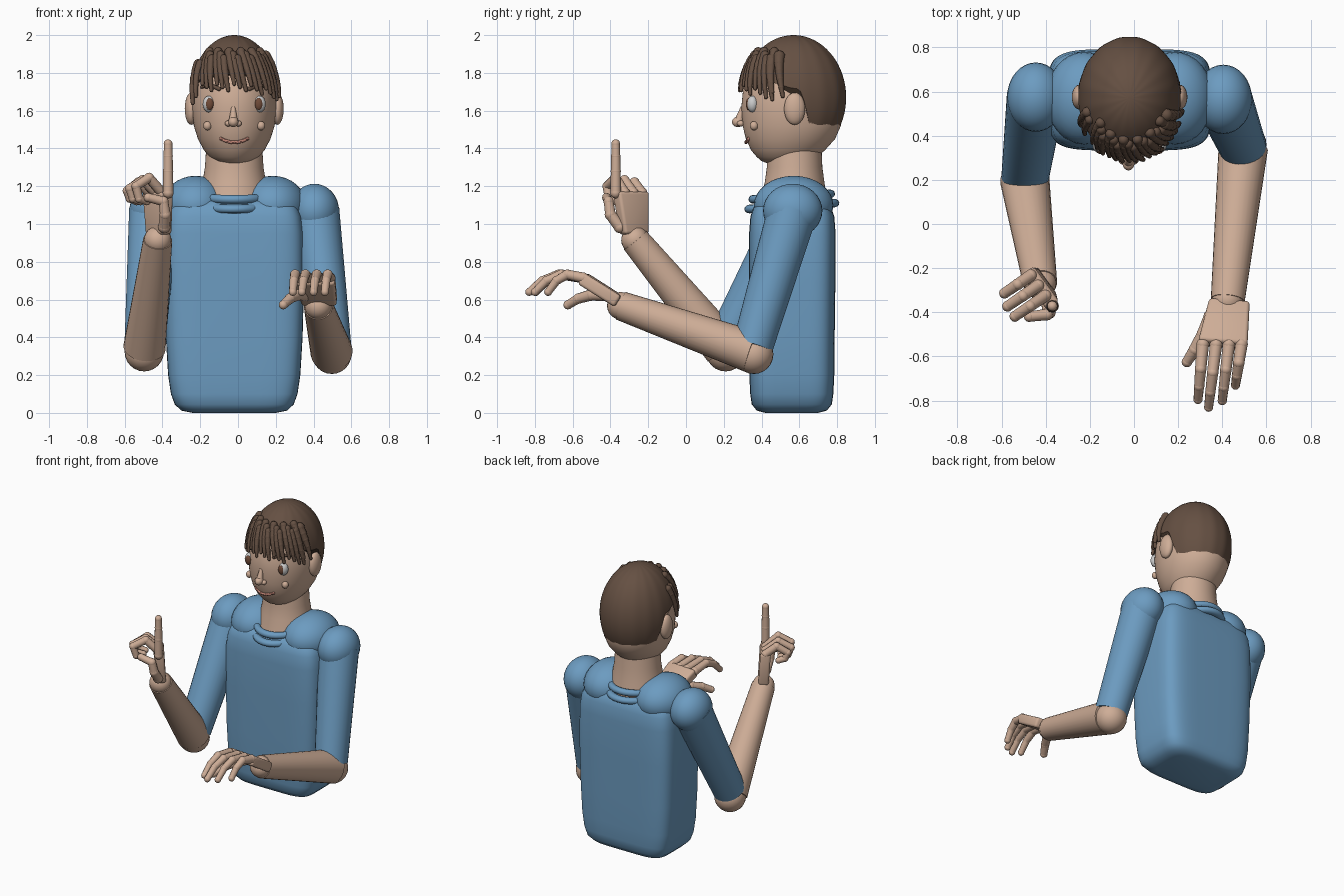
import bpy, bmesh, math
from mathutils import Vector, Matrix

if "Cube" in bpy.data.objects:
    bpy.data.objects.remove(bpy.data.objects["Cube"])

CX = -0.02  # body centre line


def material(name, r, g, b):
    m = bpy.data.materials.new(name)
    m.diffuse_color = (r, g, b, 1)
    m.use_nodes = True
    m.node_tree.nodes["Principled BSDF"].inputs["Base Color"].default_value = m.diffuse_color
    return m


BLUE = material("shirt_blue", 0.15, 0.33, 0.53)
SKIN = material("skin", 0.62, 0.42, 0.31)
HAIR = material("hair_brown", 0.13, 0.08, 0.055)
WHITE = material("eye_white", 0.8, 0.8, 0.8)
IRIS = material("iris_brown", 0.16, 0.07, 0.04)
LIP = material("lip", 0.5, 0.22, 0.17)


def finish(name, bm, mat):
    bmesh.ops.recalc_face_normals(bm, faces=bm.faces)
    me = bpy.data.meshes.new(name)
    bm.to_mesh(me)
    bm.free()
    me.materials.append(mat)
    ob = bpy.data.objects.new(name, me)
    bpy.context.collection.objects.link(ob)
    return ob


def ball(bm, c, r, seg=24):
    r = r if isinstance(r, tuple) else (r, r, r)
    bmesh.ops.create_uvsphere(bm, u_segments=seg, v_segments=seg // 2, radius=1,
                              matrix=Matrix.Translation(c) @ Matrix.Diagonal((*r, 1)))


def limb(bm, a, b, r1, r2, seg=28):
    a, b = Vector(a), Vector(b)
    rot = (b - a).to_track_quat('Z', 'Y').to_matrix().to_4x4()
    bmesh.ops.create_cone(bm, cap_ends=True, segments=seg, radius1=r1, radius2=r2,
                          depth=(b - a).length, matrix=Matrix.Translation((a + b) / 2) @ rot)


def chain(bm, pts, r1, r2, seg=12):
    """Jointed tapering tube: a cone per segment, a slightly fatter ball per joint."""
    n = len(pts) - 1
    rad = [r1 + (r2 - r1) * i / n for i in range(n + 1)]
    for i in range(n):
        limb(bm, pts[i], pts[i + 1], rad[i], rad[i + 1], seg)
    for p, r in zip(pts, rad):
        ball(bm, p, r * 1.06, seg)


def bridge(bm, rings):
    for a, b in zip(rings, rings[1:]):
        for i in range(len(a)):
            j = (i + 1) % len(a)
            bm.faces.new((a[i], a[j], b[j], b[i]))
    bm.faces.new(rings[0])
    bm.faces.new(rings[-1])


def loft(name, sections, power, mat, seg=64):
    """Stack of superellipse sections (z, centre y, half x, half y)."""
    bm = bmesh.new()
    rings = []
    for z, cy, rx, ry in sections:
        ring = []
        for i in range(seg):
            c, s = math.cos(math.tau * i / seg), math.sin(math.tau * i / seg)
            ring.append(bm.verts.new((CX + rx * math.copysign(abs(c) ** (2 / power), c),
                                      cy + ry * math.copysign(abs(s) ** (2 / power), s), z)))
        rings.append(ring)
    bridge(bm, rings)
    return finish(name, bm, mat)


def palm(bm, p0, p1, side, w0, w1, th):
    p0, p1, side = Vector(p0), Vector(p1), Vector(side).normalized()
    n = (p1 - p0).cross(side).normalized() * th
    vs = [bm.verts.new(p + side * w * s + n * t)
          for p, w in ((p0, w0), (p1, w1)) for s in (-1, 1) for t in (-1, 1)]
    bmesh.ops.convex_hull(bm, input=vs)
    bmesh.ops.dissolve_limit(bm, angle_limit=0.02, verts=bm.verts[:], edges=bm.edges[:])
    bmesh.ops.bevel(bm, geom=bm.edges[:], offset=0.016, segments=3, affect='EDGES', profile=0.5)


# Torso, shoulder yoke and collar rings
loft("torso", [(0, .56, .22, .14), (.012, .56, .28, .185), (.045, .56, .315, .212), (.1, .56, .335, .22),
               (.2, .56, .35, .225), (.4, .56, .362, .227), (.7, .562, .37, .229), (.95, .563, .367, .229),
               (1.04, .563, .355, .222), (1.09, .563, .335, .205), (1.12, .563, .3, .18), (1.14, .563, .22, .13)],
     5, BLUE)
bm = bmesh.new()
for s in (-1, 1):
    ball(bm, (CX + s * .205, .57, 1.1), (.175, .21, .155), 32)
finish("shoulder_yoke", bm, BLUE)
for k, (z, ry) in enumerate(((1.145, .205), (1.095, .225))):
    bpy.ops.mesh.primitive_torus_add(major_radius=1, minor_radius=.12, major_segments=48, minor_segments=12,
                                     location=(CX, .56, z), rotation=(.07, 0, 0))
    ob = bpy.context.object
    ob.name = f"collar_ring_{k + 1}"
    ob.scale = (.17, ry, .19)
    ob.data.materials.append(BLUE)

# Neck and head
loft("neck", [(1.06, .57, .2, .19), (1.14, .57, .185, .175), (1.22, .575, .168, .158), (1.3, .575, .155, .147),
              (1.46, .575, .145, .14)], 2, SKIN)
loft("head", [(1.318, .51, .05, .07), (1.333, .525, .1, .125), (1.355, .535, .13, .16), (1.39, .54, .16, .195),
              (1.45, .553, .192, .236), (1.52, .56, .214, .26), (1.62, .56, .224, .267), (1.72, .565, .217, .262),
              (1.82, .57, .185, .22), (1.9, .57, .12, .15)], 2, SKIN)
bm = bmesh.new()
for s in (-1, 1):
    ball(bm, (CX + s * .228, .575, 1.61), (.034, .056, .085))      # ears
    ball(bm, (CX + s * .142, .36, 1.52), (.022, .022, .024))       # cheeks
    ball(bm, (CX - .005 + s * .027, .29, 1.532), (.018, .02, .016))  # nostrils
limb(bm, (CX - .005, .3, 1.62), (CX - .005, .28, 1.545), .01, .024)
ball(bm, (CX - .005, .275, 1.54), (.027, .032, .027))
finish("ears_cheeks_and_nose", bm, SKIN)

# Eyes, brows and mouth
whites, irises, brows, mouth = (bmesh.new() for _ in range(4))
for s in (-1, 1):
    x = CX + s * .134
    ball(whites, (x, .352, 1.635), (.033, .03, .044))
    ball(irises, (x - .004 * s, .331, 1.635), (.021, .014, .032))
    chain(brows, [(CX + s * d, y, z) for d, y, z in ((.08, .322, 1.715), (.125, .342, 1.735), (.172, .39, 1.725))],
          .011, .008)
chain(mouth, [(CX + .014 * i, .318 + .00055 * i * i, 1.432 + .0008 * i * i) for i in range(-5, 6)], .009, .009, 8)
for n, b, m in (("eye_whites", whites, WHITE), ("irises", irises, IRIS), ("eyebrows", brows, HAIR),
                ("mouth", mouth, LIP)):
    finish(n, b, m)


# Hair cap: ellipsoid whose lower edge drops behind the ears
def scalp(a, t, k=1.0):
    return Vector((CX + .236 * k * math.sin(t) * math.sin(a), .57 - .28 * k * math.sin(t) * math.cos(a),
                   1.67 + .33 * k * math.cos(t)))


def edge(a):
    s = -math.cos(a)
    u = min(1, max(0, (s - .08) / .35))
    return 1.43 + .75 * u * u * (3 - 2 * u) - .25 * max(0, -s)


bm = bmesh.new()
rings = []
for i in range(25):
    ring = []
    for j in range(96):
        a = math.tau * j / 96
        t = edge(a) * (.02 + .98 * i / 24)
        ring.append(bm.verts.new(scalp(a, t, 1 - .008 * (.5 + .5 * math.cos(16 * a)) * math.sin(t))))
    rings.append(ring)
bridge(bm, rings)
finish("hair_cap", bm, HAIR)

# Fringe locks swept to one side, plus a long lock on each temple
bm = bmesh.new()
locks = [(-.95 + .13 * i, .75 + .08 * (i % 3), 1.36 + .05 * (i % 3) + (.018 * max(0, i - 8)), .024) for i in range(16)]
locks += [(-1.3, 1.0, 1.66, .024), (-1.15, 1.0, 1.55, .022), (1.2, .85, 1.55, .03), (1.0, .9, 1.6, .026)]
for a, t0, t1, r in locks:
    pts = [scalp(a + .17 * u, t0 + (t1 - t0) * u, 1.0 + .035 * u) for u in (0, .2, .4, .6, .8, 1)]
    chain(bm, pts, r, .01, 10)
finish("fringe_locks", bm, HAIR)

# Arms: shoulder ball, sleeve, elbow, forearm, wrist
arms = {"flat_hand_arm": ((.405, .565, 1.07), (.495, .345, .325), (.425, -.345, .567)),
        "pointing_arm": ((-.445, .575, 1.07), (-.495, .2, .345), (-.425, -.27, .915))}
for name, (sh, el, wr) in arms.items():
    sh, el, wr = Vector(sh), Vector(el), Vector(wr)
    bm = bmesh.new()
    ball(bm, sh, (.13, .157, .143), 32)
    limb(bm, sh, sh.lerp(el, .96), .132, .108)
    finish(name + "_sleeve", bm, BLUE)
    bm = bmesh.new()
    ball(bm, el - (wr - el) * .02 - Vector((0, 0, .01)), .104)
    limb(bm, el, wr, .112, .077)
    ball(bm, wr, .073)
    finish(name + "_forearm", bm, SKIN)

# Relaxed flat hand
bm = bmesh.new()
palm(bm, (.432, -.355, .59), (.402, -.548, .712), (1, -.08, 0), .092, .112, .034)
for x0, x1, tip in ((.312, .29, -.795), (.372, .338, -.83), (.43, .4, -.8), (.487, .46, -.73)):
    d = tip + .545
    chain(bm, [(x0 + (x1 - x0) * u, -.545 + d * u, z)
               for u, z in ((0, .715), (.45, .733), (.76, .7), (1, .64))], .028, .02)
chain(bm, [(.35, -.42, .625), (.315, -.5, .625), (.275, -.57, .605), (.24, -.625, .572)], .034, .023)
finish("flat_hand", bm, SKIN)

# Pointing hand: straight index finger, curled others, folded thumb
bm = bmesh.new()
palm(bm, (-.42, -.275, .945), (-.425, -.292, 1.17), (.59, -.81, 0), .078, .1, .034)
chain(bm, [(-.37, -.372, z) for z in (1.165, 1.28, 1.36, 1.425)], .028, .022)
for k in range(3):
    x, y = -.402 - .033 * k, -.325 + .046 * k
    sc = (1, 1.0, .86)[k]
    chain(bm, [(x - .81 * d * sc, y - .55 * d * sc, z) for d, z in
               ((0, 1.165), (.085, 1.245 - .012 * k), (.17, 1.2 - .012 * k), (.15, 1.135), (.1, 1.12))], .027, .02)
chain(bm, [(-.39, -.35, .985), (-.385, -.4, 1.05), (-.395, -.41, 1.12), (-.475, -.42, 1.14)], .032, .023)
finish("pointing_hand", bm, SKIN)

bpy.ops.object.select_all(action='SELECT')
bpy.context.view_layer.objects.active = bpy.data.objects["torso"]
bpy.ops.object.shade_smooth_by_angle(angle=math.radians(45))
